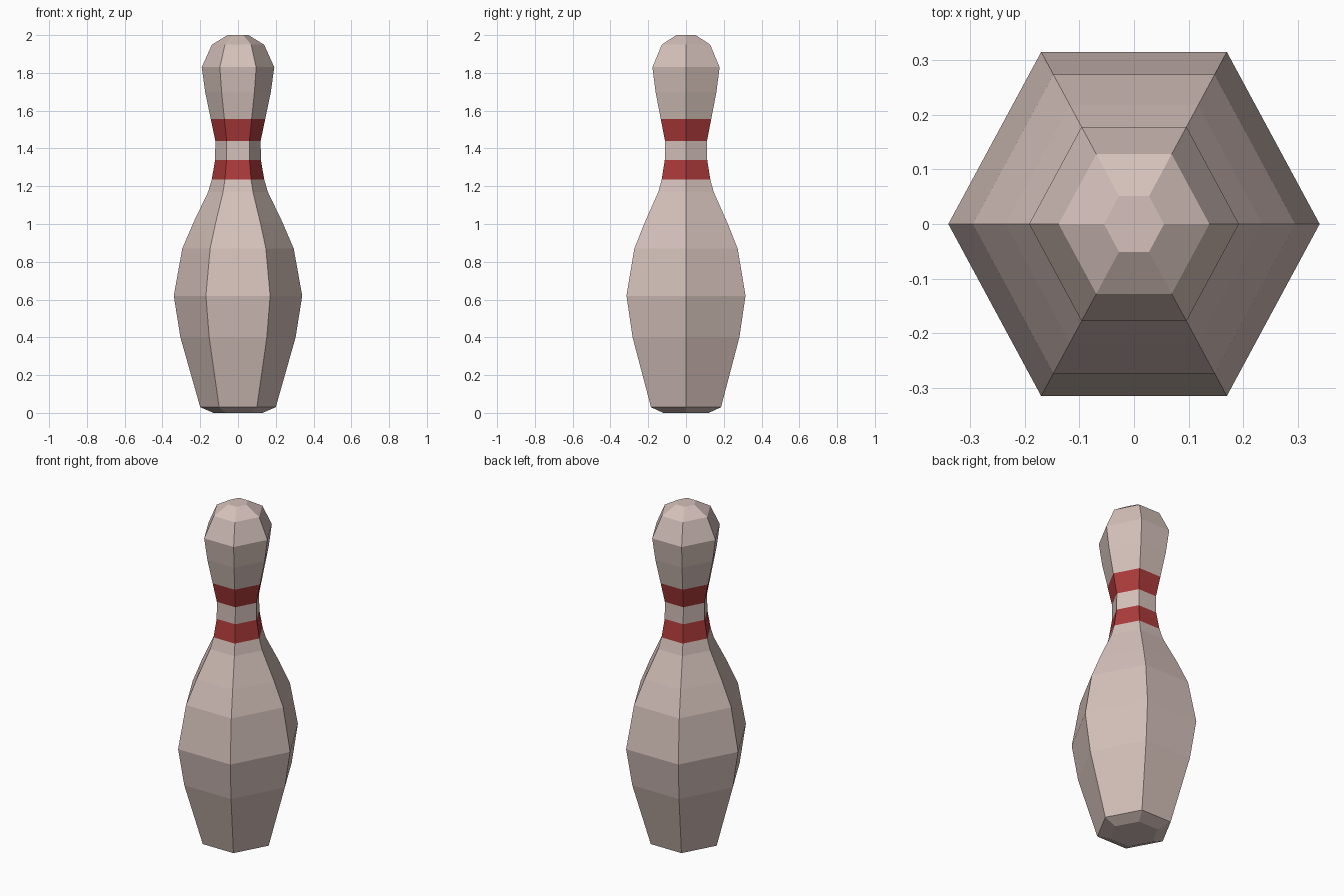
import bpy, bmesh, math

if "Cube" in bpy.data.objects:
    bpy.data.objects.remove(bpy.data.objects["Cube"])

def material(name, rgb):
    m = bpy.data.materials.new(name)
    m.diffuse_color = (*rgb, 1)
    m.use_nodes = True
    m.node_tree.nodes["Principled BSDF"].inputs["Base Color"].default_value = m.diffuse_color
    return m

cream = material("warm_white", (0.66, 0.53, 0.49))
red = material("red", (0.41, 0.042, 0.042))

# Profile of the pin: (corner radius, height)
profile = [(0.13, 0.0), (0.2, 0.03), (0.305, 0.4), (0.34, 0.62), (0.295, 0.87),
           (0.235, 1.01), (0.158, 1.17), (0.139, 1.235), (0.121, 1.34),
           (0.12, 1.44), (0.144, 1.555), (0.174, 1.7), (0.192, 1.83),
           (0.138, 1.95), (0.055, 2.0)]
SIDES, Y_SCALE = 6, 1.07

# Six-sided turned body, slightly deeper than a regular hexagon
bm = bmesh.new()
rings = []
for r, z in profile:
    rings.append([bm.verts.new((r * math.cos(math.tau * i / SIDES),
                                r * math.sin(math.tau * i / SIDES) * Y_SCALE, z))
                  for i in range(SIDES)])
for low, high in zip(rings, rings[1:]):
    for i in range(SIDES):
        j = (i + 1) % SIDES
        bm.faces.new((low[i], low[j], high[j], high[i]))
bm.faces.new(rings[0][::-1])
bm.faces.new(rings[-1])

# Two red neck stripes, chosen by height
for f in bm.faces:
    z = f.calc_center_median().z
    f.material_index = int(1.24 < z < 1.335 or 1.445 < z < 1.55)

mesh = bpy.data.meshes.new("bowling_pin")
bm.to_mesh(mesh)
bm.free()
mesh.materials.append(cream)
mesh.materials.append(red)
pin = bpy.data.objects.new("bowling_pin", mesh)
bpy.context.collection.objects.link(pin)
